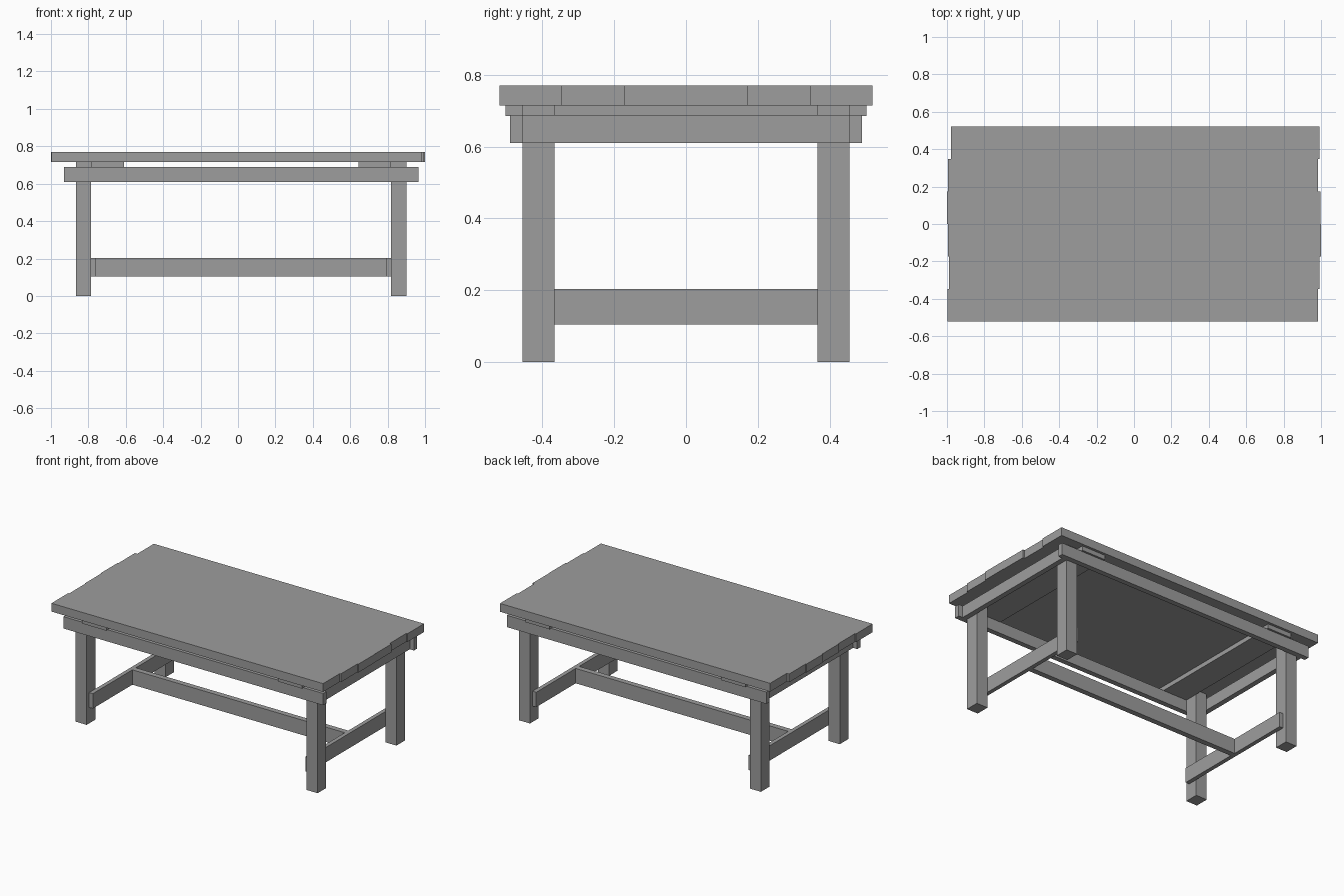
import bpy

if "Cube" in bpy.data.objects:
    bpy.data.objects.remove(bpy.data.objects["Cube"])

# Dark grey finish
mat = bpy.data.materials.new("dark_grey")
mat.diffuse_color = (0.34, 0.34, 0.34, 1)
mat.use_nodes = True
mat.node_tree.nodes["Principled BSDF"].inputs["Base Color"].default_value = mat.diffuse_color


def box(name, x0, x1, y0, y1, z0, z1):
    """Axis-aligned box given by its extents."""
    bpy.ops.mesh.primitive_cube_add(size=1, location=((x0 + x1) / 2, (y0 + y1) / 2, (z0 + z1) / 2))
    ob = bpy.context.object
    ob.name = name
    ob.scale = (x1 - x0, y1 - y0, z1 - z0)
    bpy.ops.object.transform_apply(location=False, rotation=False, scale=True)
    ob.data.materials.append(mat)
    return ob


TOP_Z, TOP_H = 0.715, 0.055
APRON = (0.61, 0.688)
STRETCH = (0.105, 0.203)
CX = 0.017          # the frame sits slightly off-centre under the top
LEG_IN, LEG_OUT = 0.802, 0.883
LEG_Y = (0.366, 0.456)

# Top planks with uneven ends, front to back
plank_ends = [(-0.997, 0.985), (-0.99, 0.993), (-0.995, 1.0),
              (-1.0, 0.998), (-0.995, 0.985), (-0.978, 0.993)]
W = 1.04 / 6
for i, (x0, x1) in enumerate(plank_ends):
    y0 = -0.52 + i * W
    box(f"top_plank_{i + 1}", x0, x1, y0, y0 + W, TOP_Z, TOP_Z + TOP_H)


def span(side, a, b):
    """Mirror an x range about the frame centre."""
    return sorted((CX + side * a, CX + side * b))


for sx, end in ((-1, "left"), (1, "right")):
    # Legs
    for sy, face in ((-1, "front"), (1, "back")):
        y = sorted((sy * LEG_Y[0], sy * LEG_Y[1]))
        box(f"{face}_{end}_leg", *span(sx, LEG_IN, LEG_OUT), *y, 0, TOP_Z)
    # Cleat under the planks, end apron and cross stretcher
    box(f"{end}_cleat", *span(sx, 0.626, LEG_IN), -0.503, 0.503, 0.686, TOP_Z)
    box(f"{end}_apron", *span(sx, LEG_OUT, 0.917), -0.456, 0.456, *APRON)
    box(f"{end}_stretcher", *span(sx, 0.775, LEG_IN), -0.43, 0.43, *STRETCH)

# Long aprons outside the legs
for sy, face in ((-1, "front"), (1, "back")):
    y = sorted((sy * 0.456, sy * 0.49))
    box(f"{face}_apron", *span(1, -0.947, 0.947), *y, *APRON)

# Long stretcher along the middle
box("long_stretcher", *span(1, -0.775, 0.775), -0.018, 0.018, *STRETCH)
